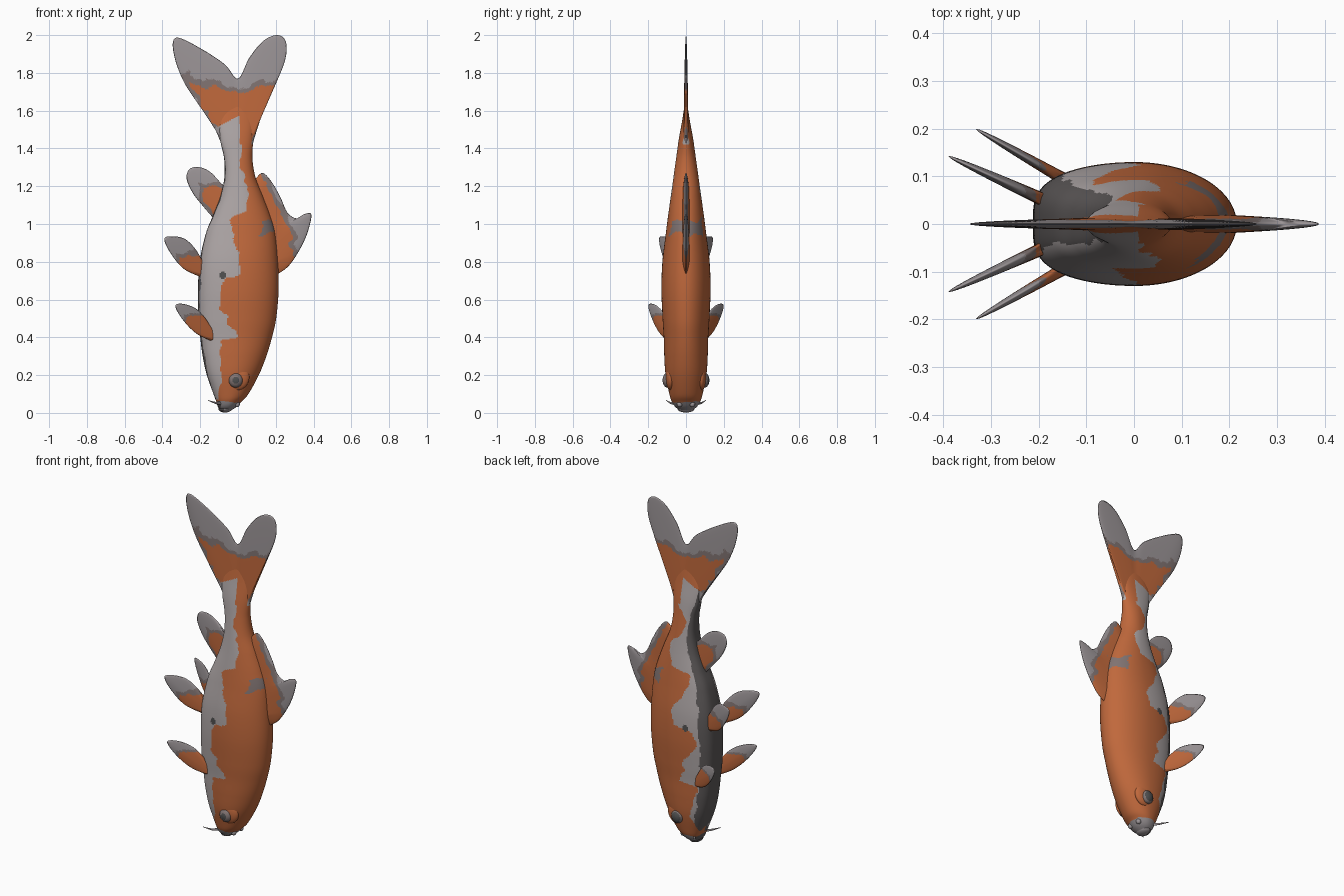
import bpy, bmesh, math
from mathutils import Vector, noise

cube = bpy.data.objects.get("Cube")
if cube:
    bpy.data.objects.remove(cube, do_unlink=True)


def material(name, r, g, b):
    mat = bpy.data.materials.new(name)
    mat.use_nodes = True
    mat.diffuse_color = (r, g, b, 1)
    shader = mat.node_tree.nodes["Principled BSDF"]
    shader.inputs["Base Color"].default_value = (r, g, b, 1)
    shader.inputs["Roughness"].default_value = 0.7
    return mat


PALETTE = [material("orange", .53, .14, .045), material("pale grey", .42, .38, .38),
           material("fin grey", .33, .30, .31), material("belly grey", .11, .1, .1),
           material("dark grey", .08, .08, .08), material("muted grey", .22, .175, .17)]
ORANGE, PALE, FIN, BELLY, DARK, MUTED = range(len(PALETTE))


def wobble(p, scale=14):
    return noise.noise(Vector(p) * scale) + .5 * noise.noise(Vector(p) * scale * 2.3)


def spline(points, t):
    """Smooth curve through points, t from 0 to 1."""
    pts = [Vector(p) for p in points]
    f = min(max(t, 0), 1) * (len(pts) - 1)
    i = min(int(f), len(pts) - 2)
    u = f - i
    b, c = pts[i], pts[i + 1]
    a = pts[i - 1] if i else b * 2 - c
    d = pts[i + 2] if i + 2 < len(pts) else c * 2 - b
    return b + (c - a) * (u / 2) + (a * 2 - b * 5 + c * 4 - d) * (u * u / 2) \
        + (b * 3 - a - c * 3 + d) * (u ** 3 / 2)


def finish(name, bm, rule):
    """Turn a bmesh into a smooth object, coloured face by face."""
    bmesh.ops.remove_doubles(bm, verts=bm.verts, dist=.0002)
    bmesh.ops.recalc_face_normals(bm, faces=bm.faces)
    for face in bm.faces:
        face.smooth = True
        face.material_index = rule(face.calc_center_median(), face.normal)
    mesh = bpy.data.meshes.new(name)
    bm.to_mesh(mesh)
    bm.free()
    for mat in PALETTE:
        mesh.materials.append(mat)
    obj = bpy.data.objects.new(name, mesh)
    bpy.context.collection.objects.link(obj)


def skin(bm, rings, closed):
    for r, s in zip(rings, rings[1:]):
        n = len(r)
        for j in range(n if closed else n - 1):
            k = (j + 1) % n
            bm.faces.new((r[j], r[k], s[k], s[j]))


# Body: height, belly x, back x, half thickness
SECTIONS = [(.006, -.085, -.05, .02), (.03, -.105, -.01, .055), (.06, -.115, .02, .075),
            (.1, -.13, .055, .088), (.2, -.165, .11, .108), (.3, -.187, .15, .115),
            (.4, -.2, .18, .118), (.5, -.21, .202, .124),
            (.65, -.212, .215, .13), (.8, -.203, .212, .125), (.95, -.17, .198, .107),
            (1.05, -.13, .17, .094), (1.15, -.092, .132, .08), (1.25, -.072, .092, .066),
            (1.35, -.074, .076, .052), (1.45, -.095, .08, .038), (1.55, -.095, .075, .02),
            (1.66, -.04, .04, .003)]

# Edge of the orange saddle: height, x
SADDLE = [(.07, -.1), (.2, -.1), (.3, -.095), (.385, -.1), (.4, .0), (.44, -.03),
          (.47, -.065), (.51, -.05), (.55, -.095), (.62, -.1), (.71, -.08), (.735, .025),
          (.8, .015), (.86, -.012), (.96, -.03), (1.04, -.04), (1.07, .05), (1.2, .055),
          (1.3, .01), (1.43, .02)]


def saddle_edge(z):
    for (z0, x0), (z1, x1) in zip(SADDLE, SADDLE[1:]):
        if z0 <= z <= z1:
            return x0 + (x1 - x0) * (z - z0) / (z1 - z0)
    return -1


def tail_core(c, w):
    if c.z < 1.57 + .5 * min(c.x, 0) and c.x < .01:
        return False
    return c.z < 1.69 + .25 * abs(c.x) + .035 * w \
        and -.1 - (c.z - 1.5) * .63 - .03 * w < c.x < .16 + (c.z - 1.65) * .4 + .02 * w


def body_colour(c, n):
    w = wobble(c)
    if (c.xz - Vector((-.08, .73))).length < .018:
        return DARK
    if c.z < .06 + .01 * w:
        return BELLY if n.x < -.5 else FIN
    if c.x > .09 and abs(c.z - .985) < .035 + .03 * w and abs(c.y) < .08 + .02 * w:
        return MUTED
    if c.z > 1.42:
        orange = tail_core(c, wobble((c.x, 0, c.z)))
    else:
        # the far flank carries scalloped patches
        shift = -.022 - .025 * math.cos((c.z - .67) * 20) if c.y > 0 else 0
        orange = c.x > saddle_edge(c.z) + shift + .02 * w
    if orange:
        return ORANGE
    return BELLY if n.x < (-.45 if c.y > 0 else -.88) + .1 * w else PALE


bm = bmesh.new()
rings, SIDES, STEPS = [], 140, 320
for i in range(STEPS + 1):
    z, lo, hi, w = spline(SECTIONS, i / STEPS)
    ring = []
    for j in range(SIDES):
        a = math.tau * j / SIDES
        c, s = math.cos(a), math.sin(a)
        power = .6 if c < 0 else 1
        y = w * math.copysign(abs(s) ** power, s)
        ring.append(bm.verts.new(((lo + hi) / 2 + (hi - lo) / 2 * c, y, z)))
    rings.append(ring)
skin(bm, rings, True)
bm.faces.new(rings[0])
bm.faces.new(rings[-1])
finish("body", bm, body_colour)


# Fins: rays run from a base line to a curved rim, thinning outwards
def fin(name, base, rim, thick, core, y_of=lambda x: 0, rays=80, rows=32):
    def colour(c, n):
        w = wobble((c.x, 0, c.z))
        if core(c, w):
            return ORANGE
        return MUTED if core(c, w + .9) else FIN

    bm = bmesh.new()
    for side in (-1, 1):
        sheet = []
        for i in range(rays + 1):
            t = i / rays
            b, r = spline(base, t), spline(rim, t)
            row = []
            for j in range(rows + 1):
                q = j / rows
                p = b.lerp(r, q)
                bulge = thick * (1 - q) ** .5 * min(1, 8 * t * (1 - t)) ** .5
                row.append(bm.verts.new((p.x, y_of(p.x) + side * bulge, p.y)))
            sheet.append(row)
        skin(bm, sheet, False)
    bmesh.ops.dissolve_degenerate(bm, edges=bm.edges, dist=.00005)
    finish(name, bm, colour)


fin("tail_fin", [(-.088, 1.42), (.078, 1.42)],
    [(-.09, 1.43), (-.14, 1.54), (-.205, 1.63), (-.28, 1.74), (-.33, 1.86), (-.345, 1.96),
     (-.31, 1.985), (-.19, 1.925), (-.07, 1.845), (0, 1.77), (.06, 1.88), (.135, 1.97),
     (.21, 2.0), (.253, 1.965), (.25, 1.87), (.195, 1.73), (.135, 1.6), (.085, 1.45)],
    .014, tail_core, rays=130, rows=70)

fin("dorsal_fin", [(.19, .74), (.17, .95), (.07, 1.23)],
    [(.205, .73), (.27, .78), (.33, .87), (.37, .96), (.388, 1.05), (.35, 1.052),
     (.31, 1.03), (.262, 1.06), (.225, 1.14), (.18, 1.22), (.13, 1.27), (.085, 1.23)],
    .02, lambda c, w: c.x < .29 + .025 * w - max(0, c.z - .93) * .5
    and not (abs(c.z - .99) < .03 and c.x < .16 - .1 * w), rays=100, rows=50)

fin("anal_fin", [(-.1, 1.03), (-.06, 1.2)],
    [(-.13, 1.03), (-.19, 1.1), (-.24, 1.165), (-.272, 1.24), (-.255, 1.292),
     (-.2, 1.3), (-.14, 1.27), (-.08, 1.2)],
    .014, lambda c, w: c.x > -.19 - .02 * w
    and 1.02 - (c.x + .1) * 1.2 < c.z + .02 * w and c.z < 1.2 + .02 * w)

for side, label in ((-1, "right"), (1, "left")):
    fin(label + "_pelvic_fin", [(-.17, .72), (-.17, .78)],
        [(-.19, .715), (-.29, .765), (-.36, .85), (-.39, .92), (-.35, .935),
         (-.28, .92), (-.22, .86), (-.18, .78)],
        .016, lambda c, w: c.x > -.31 - .02 * w and c.z < .845 + (c.x + .2) * .2 + .025 * w,
        lambda x: side * (.055 + (-.2 - x) * .46))
    fin(label + "_pectoral_fin", [(-.12, .38), (-.12, .42)],
        [(-.13, .375), (-.22, .42), (-.29, .49), (-.332, .565), (-.29, .577),
         (-.22, .55), (-.165, .49), (-.13, .42)],
        .016, lambda c, w: c.x > -.27 - .02 * w and c.z < .505 + .02 * w,
        lambda x: side * (.09 + (-.14 - x) * .57))


# Small rounded parts of the head
def ball(name, centre, size, rule):
    bm = bmesh.new()
    bmesh.ops.create_uvsphere(bm, u_segments=40, v_segments=26, radius=1)
    bmesh.ops.scale(bm, vec=size, verts=bm.verts)
    bmesh.ops.translate(bm, vec=centre, verts=bm.verts)
    finish(name, bm, rule)


def barbel(name, path, radius):
    bm = bmesh.new()
    rings = []
    for i in range(17):
        p = spline(path, i / 16)
        r = radius * (1 - .8 * i / 16)
        rings.append([bm.verts.new(p + Vector((r * math.cos(a), 0, r * math.sin(a))))
                      for a in (math.tau * k / 8 for k in range(8))])
    skin(bm, rings, True)
    bm.faces.new(rings[-1])
    finish(name, bm, lambda c, n: FIN)


for side, label in ((-1, "right"), (1, "left")):
    ball(label + "_eye_socket", (-.005, side * .082, .19), (.065, .026, .07),
         lambda c, n: ORANGE)
    ball(label + "_eye", (-.012, side * .098, .173), (.037, .026, .039),
         lambda c, n: DARK if abs(n.y) > (.94 if c.y < 0 else .75) else MUTED)
    ball(label + "_nostril", (-.004, side * .034, .046), (.014, .014, .016),
         lambda c, n: FIN)
    barbel(label + "_barbel", [(-.09, side * .05, .05), (-.115, side * .078, .052),
                               (-.135, side * .092, .058), (-.158, side * .105, .066)], .008)
ball("mouth", (-.068, 0, .022), (.036, .045, .02),
     lambda c, n: BELLY if n.x < -.2 else FIN)
